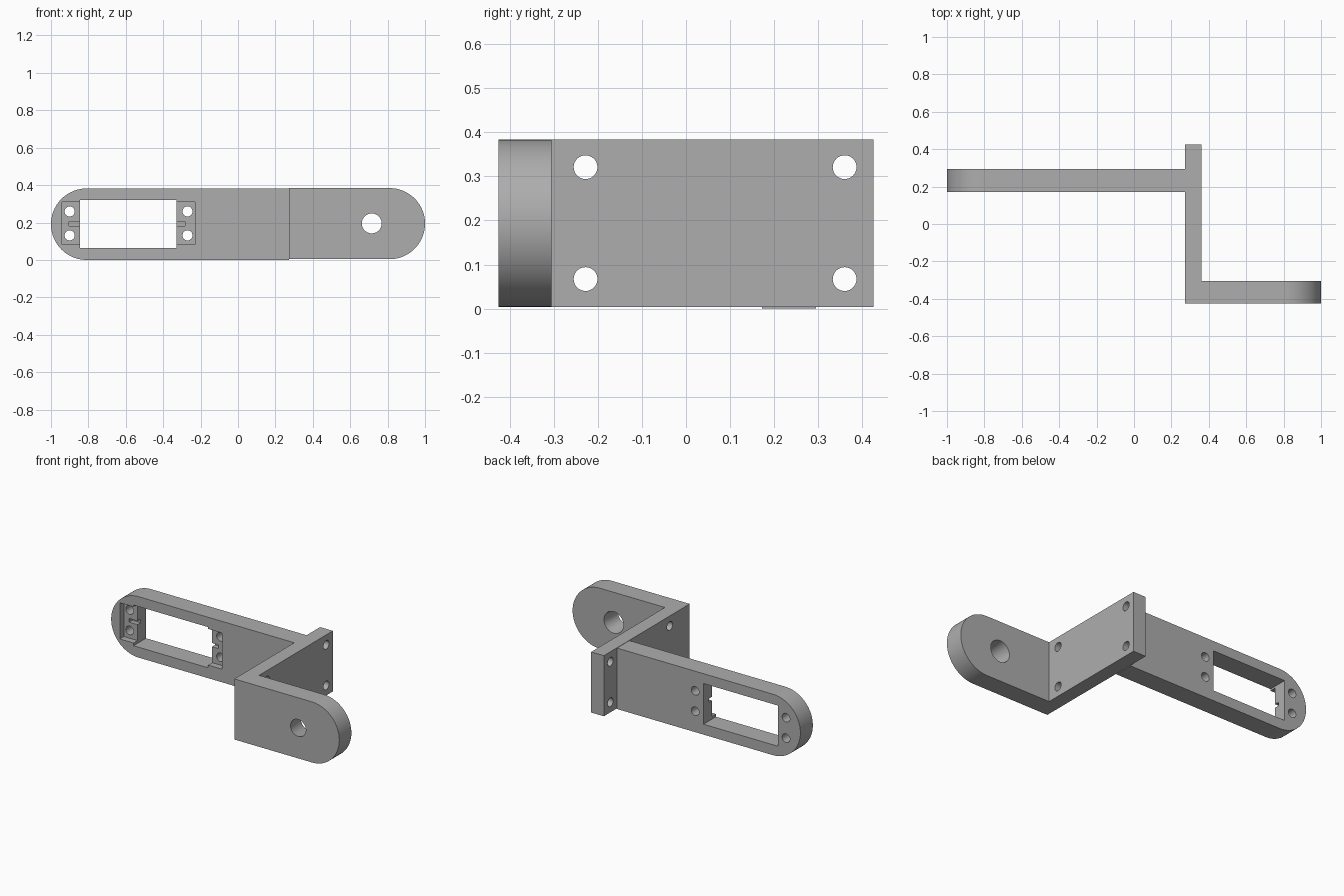
import bpy, bmesh, math

cube = bpy.data.objects.get("Cube")
if cube:
    bpy.data.objects.remove(cube, do_unlink=True)

grey = bpy.data.materials.new("plain grey")
grey.use_nodes = True
grey.diffuse_color = (0.42, 0.42, 0.42, 1)
grey.node_tree.nodes["Principled BSDF"].inputs["Base Color"].default_value = grey.diffuse_color


def finish(name, bm):
    bmesh.ops.recalc_face_normals(bm, faces=bm.faces)
    mesh = bpy.data.meshes.new(name)
    bm.to_mesh(mesh)
    bm.free()
    mesh.materials.append(grey)
    obj = bpy.data.objects.new(name, mesh)
    bpy.context.collection.objects.link(obj)
    return obj


def box(name, x, y, z):
    """Box from (min, max) ranges."""
    bm = bmesh.new()
    bmesh.ops.create_cube(bm, size=1)
    for v in bm.verts:
        for i, (lo, hi) in enumerate((x, y, z)):
            v.co[i] = lo if v.co[i] < 0 else hi
    return finish(name, bm)


def arm(name, square_x, tip_x, y, z):
    """Bar along x with a half-round tip."""
    r = (z[1] - z[0]) / 2
    mid = z[0] + r
    side = 1 if tip_x > square_x else -1
    outline = [(square_x, z[1]), (square_x, z[0])]
    for i in range(49):
        a = -math.pi / 2 + math.pi * i / 48
        outline.append((tip_x - side * r + side * r * math.cos(a), mid + r * math.sin(a)))
    bm = bmesh.new()
    face = bm.faces.new([bm.verts.new((px, y[0], pz)) for px, pz in outline])
    out = bmesh.ops.extrude_face_region(bm, geom=[face])["geom"]
    bmesh.ops.translate(bm, vec=(0, y[1] - y[0], 0),
                        verts=[g for g in out if isinstance(g, bmesh.types.BMVert)])
    return finish(name, bm)


def drill(name, center, axis, length, r, r_far=None):
    """Round cutter along x or y, optionally wider at its far end."""
    bm = bmesh.new()
    bmesh.ops.create_cone(bm, cap_ends=True, segments=32, radius1=r,
                          radius2=r if r_far is None else r_far, depth=length)
    obj = finish(name, bm)
    obj.rotation_euler = (0, math.pi / 2, 0) if axis == "x" else (-math.pi / 2, 0, 0)
    obj.location = center
    return obj


def cut(obj, cutters):
    bpy.context.view_layer.objects.active = obj
    for c in cutters:
        c.hide_render = True
        mod = obj.modifiers.new("cut", "BOOLEAN")
        mod.operation = "DIFFERENCE"
        mod.solver = "EXACT"
        mod.object = c
        bpy.ops.object.modifier_apply(modifier=mod.name)
        bpy.data.objects.remove(c, do_unlink=True)


# Long arm with a motor opening, recessed ears, screw holes and wire slots
back_y = (0.172, 0.295)
long_arm = arm("long_arm", 0.272, -1, back_y, (0, 0.382))
cutters = [box("opening", (-0.845, -0.328), (0, 0.5), (0.065, 0.32)),
           box("ear_recess", (-0.94, -0.23), (0.1, 0.212), (0.082, 0.309)),
           box("wire_slot", (-0.903, -0.284), (0.1, 0.242), (0.182, 0.205))]
for x in (-0.9, -0.27):
    for z in (0.131, 0.259):
        cutters.append(drill("screw_hole", (x, 0.23, z), "y", 0.4, 0.027))
cut(long_arm, cutters)

# Cross plate with four mounting holes
plate = box("cross_plate", (0.272, 0.36), (-0.425, 0.425), (0.004, 0.384))
cut(plate, [drill("mount_hole", (0.316, y, z), "x", 0.4, 0.027)
            for y in (-0.228, 0.36) for z in (0.067, 0.321)])

# Short arm with a tapered pivot hole
short_arm = arm("short_arm", 0.36, 1, (-0.425, -0.305), (0.004, 0.384))
cut(short_arm, [drill("pivot_hole", (0.715, -0.365, 0.195), "y", 0.124, 0.053, 0.068)])

# Smooth rounds, crisp edges
for obj in (long_arm, plate, short_arm):
    bpy.ops.object.select_all(action="DESELECT")
    obj.select_set(True)
    bpy.context.view_layer.objects.active = obj
    bpy.ops.object.shade_smooth_by_angle(angle=math.radians(30))
